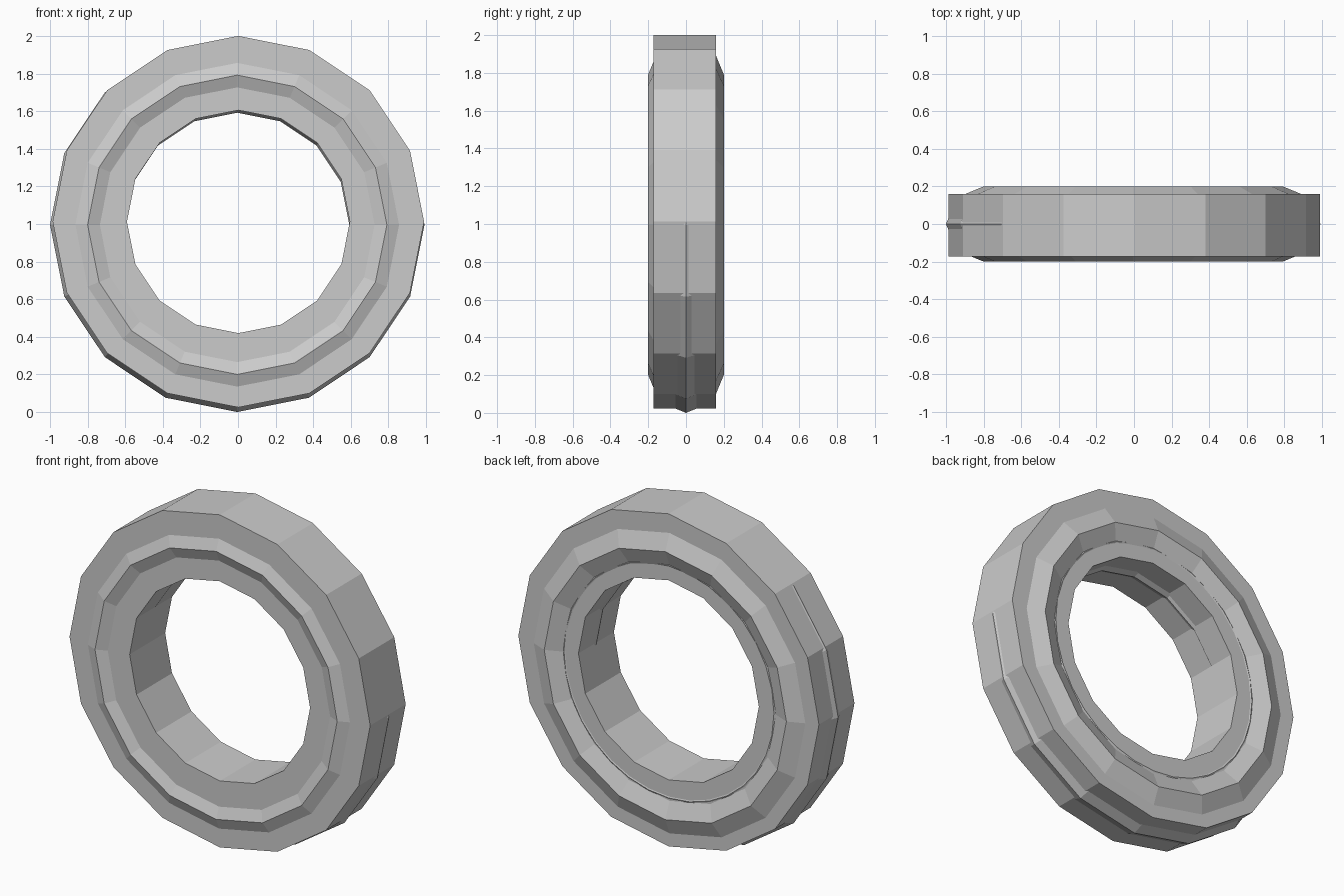
import bpy, bmesh
from math import sin, cos, pi

if "Cube" in bpy.data.objects:
    bpy.data.objects.remove(bpy.data.objects["Cube"])


def lathe(name, profile, sides, cx, cz):
    """Sweep a closed (radius, y) profile around the Y axis."""
    bm = bmesh.new()
    rings = []
    for i in range(sides):
        a = 2 * pi * i / sides
        rings.append([bm.verts.new((cx + r * sin(a), y, cz + r * cos(a)))
                      for r, y in profile])
    n = len(profile)
    for i in range(sides):
        p, q = rings[i], rings[(i + 1) % sides]
        for j in range(n):
            k = (j + 1) % n
            bm.faces.new((p[j], p[k], q[k], q[j]))
    bmesh.ops.recalc_face_normals(bm, faces=bm.faces)
    mesh = bpy.data.meshes.new(name)
    bm.to_mesh(mesh)
    bm.free()
    obj = bpy.data.objects.new(name, mesh)
    bpy.context.collection.objects.link(obj)
    return obj


def circle(radius, minor, y, n):
    return [(radius + minor * cos(2 * pi * i / n), y + minor * sin(2 * pi * i / n))
            for i in range(n)]


# Flat-sided main band
lathe("ring_band", [(0.593, -0.173), (0.988, -0.173), (0.988, 0.16), (0.593, 0.16)],
      16, 0.002, 1.0125)

# Octagonal-section core, slightly off centre so its ridges break the surface
lathe("ring_core", circle(0.796, 0.2, 0.0, 8), 16, -0.004, 0.996)

# Fine bead barely showing on the back face
lathe("back_bead", circle(0.69, 0.012, 0.151, 8), 32, -0.002, 1.004)
